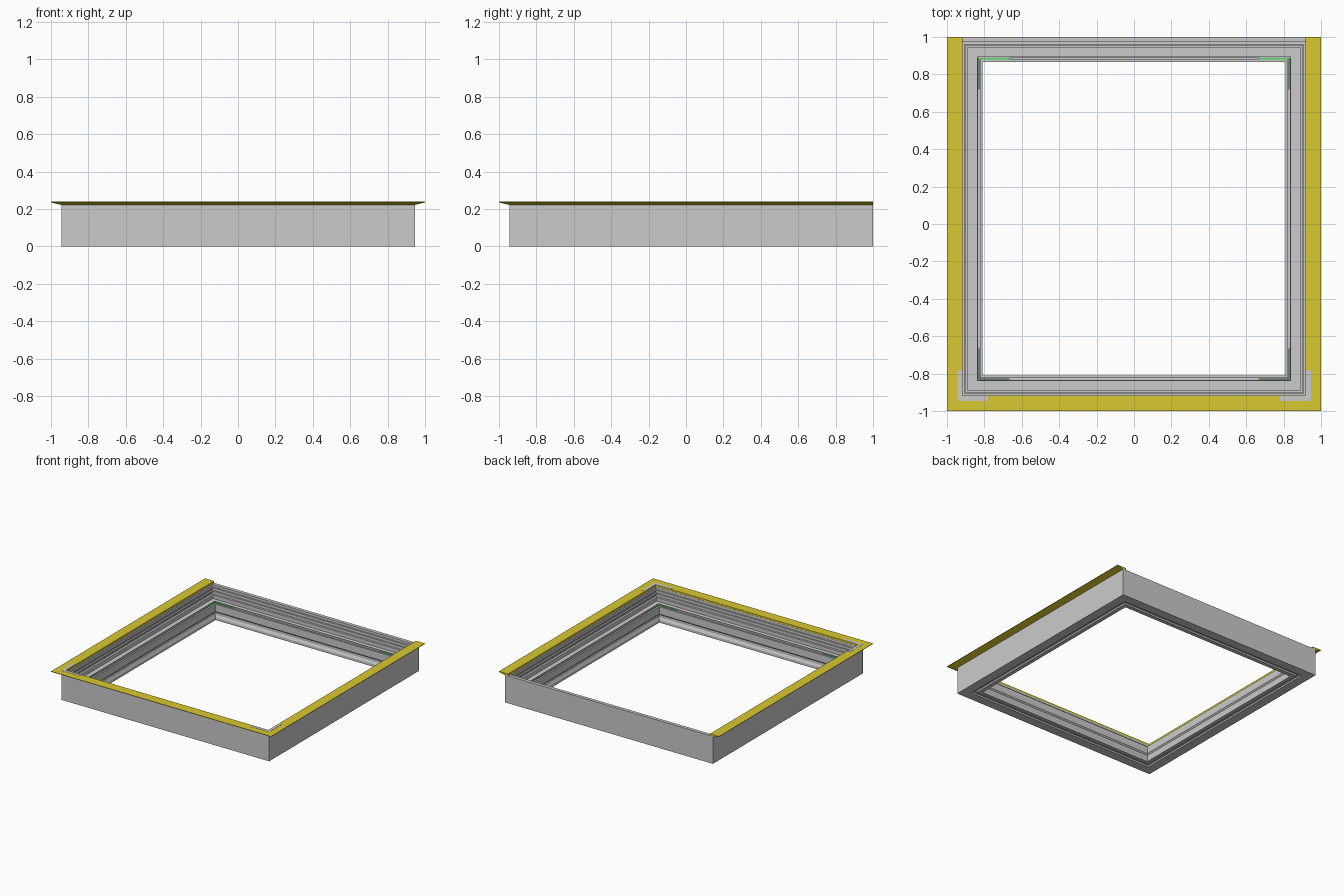
import bpy, bmesh

if "Cube" in bpy.data.objects:
    bpy.data.objects.remove(bpy.data.objects["Cube"])


def material(name, color):
    m = bpy.data.materials.new(name)
    m.diffuse_color = color
    m.use_nodes = True
    m.node_tree.nodes["Principled BSDF"].inputs["Base Color"].default_value = m.diffuse_color
    return m


yellow = material("yellow", (0.69, 0.58, 0.03, 1))
green = material("green", (0.08, 0.7, 0.1, 1))

# Outer faces of the casing
X, FRONT, BACK = 0.945, -0.945, 1.0


def sweep(name, profile, path, closed=False, mat=None):
    """Sweep an (inset, z) profile along path(inset), giving mitred corners."""
    bm = bmesh.new()
    rails = [[bm.verts.new((x, y, z)) for x, y in path(d)] for d, z in profile]
    n, k = len(rails), len(rails[0])
    for i in range(n):
        a, b = rails[i], rails[(i + 1) % n]
        for j in range(k if closed else k - 1):
            q = (j + 1) % k
            bm.faces.new((a[j], a[q], b[q], b[j]))
    if not closed:
        bm.faces.new([r[0] for r in rails])
        bm.faces.new([r[-1] for r in rails])
    bmesh.ops.recalc_face_normals(bm, faces=bm.faces)
    me = bpy.data.meshes.new(name)
    bm.to_mesh(me)
    bm.free()
    ob = bpy.data.objects.new(name, me)
    bpy.context.collection.objects.link(ob)
    if mat:
        me.materials.append(mat)
    return ob


def ring(d):
    return [(-X + d, FRONT + d), (X - d, FRONT + d), (X - d, BACK - d), (-X + d, BACK - d)]


def three_sides(d):
    return [(-X + d, BACK), (-X + d, FRONT + d), (X - d, FRONT + d), (X - d, BACK)]


def corner(sx, sy, start, length):
    """L-shaped path hugging one corner, both legs ending at a fixed length."""
    cy = BACK if sy > 0 else FRONT
    end = start + length
    return lambda d: [(sx * (X - end), cy - sy * d), (sx * (X - d), cy - sy * d),
                      (sx * (X - d), cy - sy * end)]


def rect(d0, d1, z0, z1):
    return [(d0, z0), (d0, z1), (d1, z1), (d1, z0)]


# Extruded casing: outer wall, ribbed upper wall, seat ledge, seal slot, grooved inner wall
casing = [(0, 0), (0, 0.225), (0.028, 0.225), (0.028, 0.205), (0.04, 0.205), (0.04, 0.195),
          (0.033, 0.195), (0.033, 0.18), (0.045, 0.18), (0.045, 0.17), (0.038, 0.17),
          (0.038, 0.155), (0.055, 0.155), (0.055, 0.125), (0.105, 0.125), (0.105, 0.138),
          (0.112, 0.138), (0.112, 0.12), (0.121, 0.12), (0.121, 0.13), (0.135, 0.13),
          (0.135, 0.07), (0.125, 0.06), (0.125, 0.04), (0.135, 0.02), (0.135, 0),
          (0.105, 0), (0.095, 0.01), (0.08, 0.01), (0.075, 0)]
sweep("frame_casing", casing, ring, closed=True)

# Tapered yellow flange on the front and both sides
flange = [(-0.055, 0.24), (-0.055, 0.236), (0, 0.222), (0.027, 0.222), (0.027, 0.24)]
sweep("yellow_flange", flange, three_sides, mat=yellow)

# Corner plates on the flange, and green clips in the seal slot
for sx, side in ((-1, "left"), (1, "right")):
    sweep(f"corner_plate_{side}", rect(0, 0.025, 0.23, 0.2415), corner(sx, -1, 0, 0.165))
    for sy, end in ((-1, "front"), (1, "back")):
        sweep(f"corner_clip_{end}_{side}", rect(0.113, 0.12, 0.115, 0.134),
              corner(sx, sy, 0.115, 0.165), mat=green)
